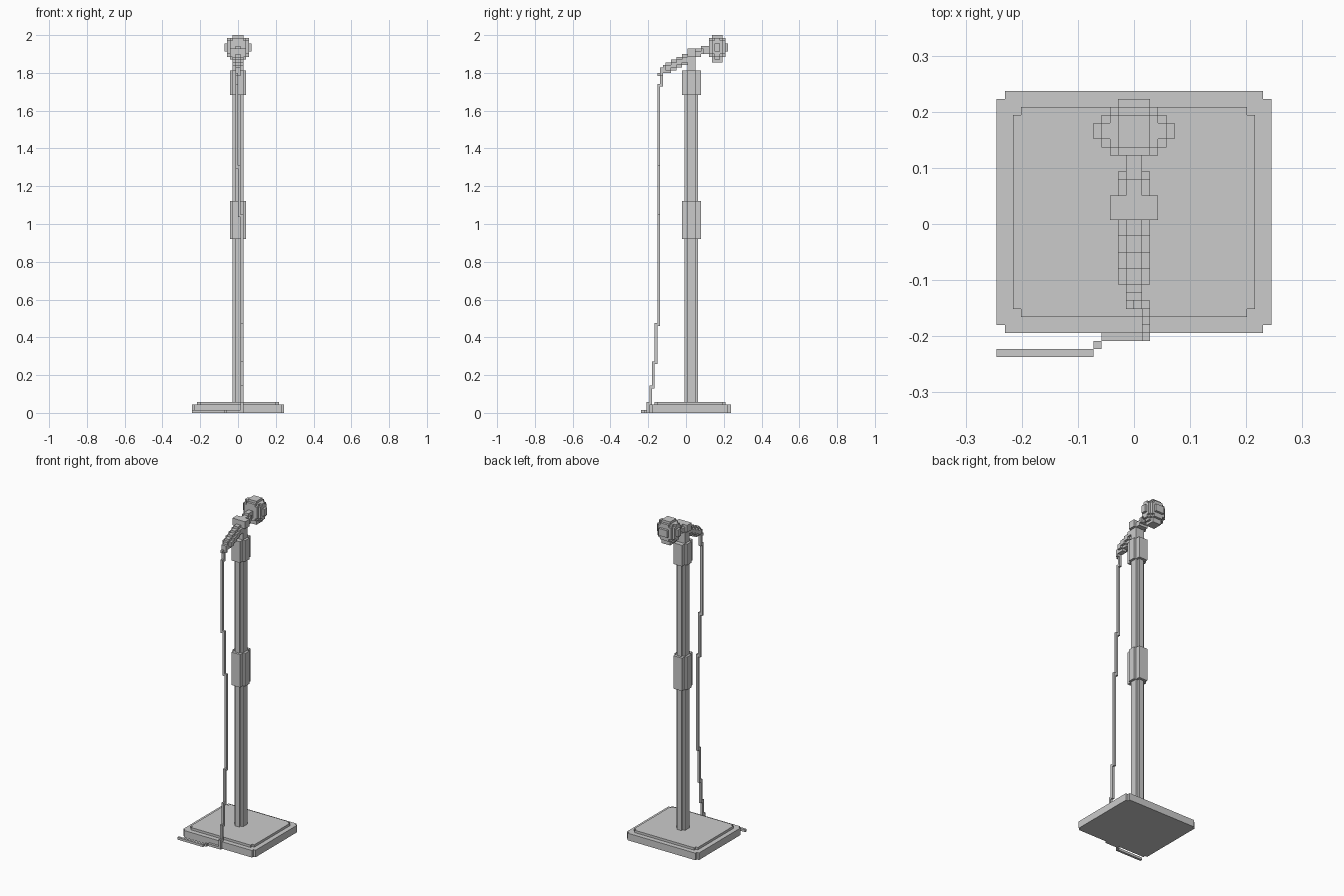
import bpy, bmesh, math
from mathutils import Vector

if "Cube" in bpy.data.objects:
    bpy.data.objects.remove(bpy.data.objects["Cube"])

V = 2 / 139          # size of one block
Y0 = -16.5           # y of grid row 0, in blocks


def blocks(name, *boxes):
    """One clean outer shell around boxes (x0, x1, y0, y1, z0, z1) on the block grid."""
    cells = {(x, y, z) for x0, x1, y0, y1, z0, z1 in boxes
             for x in range(x0, x1) for y in range(y0, y1) for z in range(z0, z1)}
    bm = bmesh.new()
    verts = {}

    def vert(p):
        if p not in verts:
            verts[p] = bm.verts.new(Vector((p[0], p[1] + Y0, p[2])) * V)
        return verts[p]

    for c in cells:
        for axis in range(3):
            u, w = (axis + 1) % 3, (axis + 2) % 3
            for side in (0, 1):
                n = list(c)
                n[axis] += 1 if side else -1
                if tuple(n) in cells:
                    continue
                ring = []
                for du, dw in ((0, 0), (1, 0), (1, 1), (0, 1)):
                    p = list(c)
                    p[axis] += side
                    p[u] += du
                    p[w] += dw
                    ring.append(vert(tuple(p)))
                bm.faces.new(ring if side else ring[::-1])
    bmesh.ops.dissolve_limit(bm, angle_limit=math.radians(1),
                             verts=bm.verts, edges=bm.edges)
    mesh = bpy.data.meshes.new(name)
    bm.to_mesh(mesh)
    bm.free()
    obj = bpy.data.objects.new(name, mesh)
    bpy.context.collection.objects.link(obj)
    return obj


def plate(hx, y0, y1, z0, z1):
    """Rectangle with one-block corner notches."""
    return [(-hx, hx, y0 + 1, y1 - 1, z0, z1), (1 - hx, hx - 1, y0, y1, z0, z1)]


def collar(z0, z1):
    return [(-3, 3, 17, 20, z0, z1), (-2, 2, 15, 22, z0, z1)]


# Stepped base
blocks("base", *plate(17, 3, 33, 0, 3), *plate(15, 5, 31, 3, 4))

# Post and its two clamps
blocks("post", (-2, 2, 17, 20, 4, 131), (-1, 1, 16, 21, 4, 126))
blocks("middle_clamp", *collar(64, 78))
blocks("top_clamp", *collar(117, 126))
blocks("holder", (-3, 3, 17, 20, 131, 134))

# Sloping handle behind the holder, neck in front of it
handle = []
for i in range(4):
    y, z = 9 + 2 * i, 125 + i
    handle += [(-2, 2, y, y + 2, z + 1, z + 3), (-1, 1, y, y + 2, z, z + 4)]
handle += [(-1, 1, 8, 9, 125, 128)]
blocks("microphone_handle", *handle)
blocks("microphone_neck", (-2, 2, 20, 22, 131, 133), (-1, 1, 20, 22, 131, 134),
       (-2, 2, 22, 23, 132, 134), (-1, 1, 22, 25, 132, 135))

# Rounded head
blocks("microphone_head",
       (-5, 5, 27, 29, 133, 136), (-4, 4, 26, 30, 132, 137), (-4, 4, 27, 29, 131, 138),
       (-3, 3, 25, 31, 132, 137), (-3, 3, 26, 30, 131, 138), (-3, 3, 27, 29, 130, 138),
       (-2, 2, 25, 32, 133, 136), (-2, 2, 25, 31, 131, 138), (-2, 2, 26, 30, 129, 139))

# Cable: plug, hanging run, then along the floor
blocks("cable",
       (-1, 1, 7, 8, 124, 127), (-1, 0, 6, 8, 124, 125), (-1, 0, 7, 8, 120, 125),
       (-1, 0, 6, 7, 90, 121), (0, 1, 6, 7, 72, 91), (1, 2, 6, 7, 32, 73),
       (1, 2, 5, 6, 18, 33), (1, 2, 4, 5, 9, 19), (1, 2, 3, 4, 3, 10),
       (1, 2, 2, 3, 0, 4), (-4, 2, 2, 3, 0, 1),
       (-5, -4, 1, 2, 0, 1), (-17, -5, 0, 1, 0, 1))
